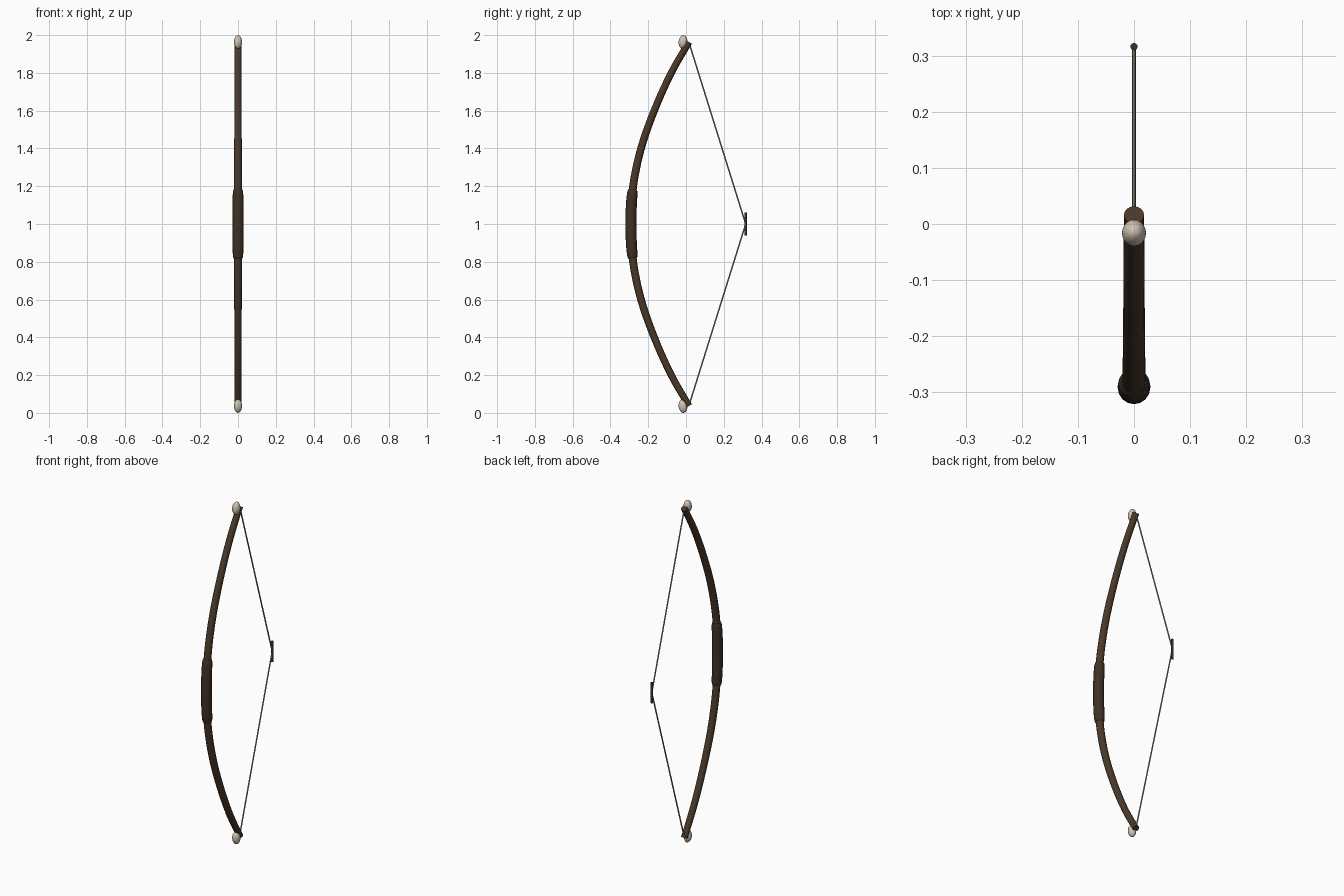
import bpy, bmesh, math
from mathutils import Vector, Matrix

if "Cube" in bpy.data.objects:
    bpy.data.objects.remove(bpy.data.objects["Cube"])


def material(name, rgb):
    m = bpy.data.materials.new(name)
    m.diffuse_color = (*rgb, 1.0)
    m.use_nodes = True
    m.node_tree.nodes["Principled BSDF"].inputs["Base Color"].default_value = m.diffuse_color
    return m


wood = material("dark wood", (0.068, 0.040, 0.022))
leather = material("dark leather", (0.050, 0.031, 0.017))
bone = material("pale bone", (0.62, 0.56, 0.45))
cord = material("grey cord", (0.36, 0.32, 0.25))


def finish(bm, name, mat):
    bmesh.ops.recalc_face_normals(bm, faces=bm.faces)
    me = bpy.data.meshes.new(name)
    bm.to_mesh(me)
    bm.free()
    me.materials.append(mat)
    ob = bpy.data.objects.new(name, me)
    bpy.context.collection.objects.link(ob)
    bpy.context.view_layer.objects.active = ob
    ob.select_set(True)
    bpy.ops.object.shade_smooth_by_angle(angle=math.radians(40))
    ob.select_set(False)
    return ob


def tube(name, pts, radii, mat, sides=16):
    """Round tube through points lying in the y-z plane."""
    bm = bmesh.new()
    rings = []
    for i, p in enumerate(pts):
        t = (pts[min(i + 1, len(pts) - 1)] - pts[max(i - 1, 0)]).normalized()
        side = Vector((1, 0, 0))
        up = t.cross(side)
        rings.append([bm.verts.new(p + radii[i] * (math.cos(a) * side + math.sin(a) * up))
                      for a in (2 * math.pi * k / sides for k in range(sides))])
    for a, b in zip(rings, rings[1:]):
        for k in range(sides):
            n = (k + 1) % sides
            bm.faces.new((a[k], a[n], b[n], b[k]))
    bm.faces.new(rings[0])
    bm.faces.new(rings[-1])
    return finish(bm, name, mat)


# Bow curve: distance from mid height -> y, smoothly interpolated
KEYS = [(-0.2, -0.280), (0, -0.292), (0.2, -0.280), (0.4, -0.238),
        (0.6, -0.168), (0.8, -0.078), (0.963, 0.016), (1.12, 0.110)]


def bow_y(z):
    d = min(abs(z - 1.0), 0.963)
    for i in range(1, len(KEYS) - 2):
        (x0, y0), (x1, y1), (x2, y2), (x3, y3) = KEYS[i - 1:i + 3]
        if d <= x2:
            t, h = (d - x1) / (x2 - x1), x2 - x1
            m1, m2 = h * (y2 - y0) / (x2 - x0), h * (y3 - y1) / (x3 - x1)
            return ((2*t**3 - 3*t*t + 1) * y1 + (t**3 - 2*t*t + t) * m1
                    + (3*t*t - 2*t**3) * y2 + (t**3 - t*t) * m2)


def bow_point(z):
    return Vector((0, bow_y(z), z))


# Curved wooden stave, slightly tapered to the tips
N = 48
zs = [1.0 + 0.963 * (2 * i / N - 1) for i in range(N + 1)]
tube("bow_stave", [bow_point(z) for z in zs],
     [0.0215 - 0.0035 * abs(z - 1) / 0.963 for z in zs], wood)

# Leather grip with softened ends
offs = [-0.182, -0.178, -0.165, -0.12, -0.06, 0, 0.06, 0.12, 0.165, 0.178, 0.182]
rad = [0.022, 0.025, 0.0275, 0.029, 0.029, 0.029, 0.029, 0.029, 0.0275, 0.025, 0.022]
tube("grip", [bow_point(1 + o) for o in offs], rad, leather)

# Bone tips, drawn string halves, one set per end
pull = Vector((0, 0.316, 1.0))
for label, s in (("upper", 1), ("lower", -1)):
    bm = bmesh.new()
    bmesh.ops.create_uvsphere(bm, u_segments=20, v_segments=12, radius=1.0)
    bm.transform(Matrix.Translation((0, -0.016, 1 + s * 0.964))
                 @ Matrix.Rotation(-s * math.radians(6), 4, 'X')
                 @ Matrix.Diagonal((0.0215, 0.0235, 0.036, 1)))
    finish(bm, label + "_bone_tip", bone)
    end = Vector((0, 0.016, 1 + s * 0.96))
    tube(label + "_string", [end, pull], [0.0038, 0.0038], cord, 8)

# Wrapped section at the string's nocking point
tube("string_wrap", [pull + Vector((0, 0, z)) for z in (-0.06, 0.06)],
     [0.0065, 0.0065], leather, 12)
